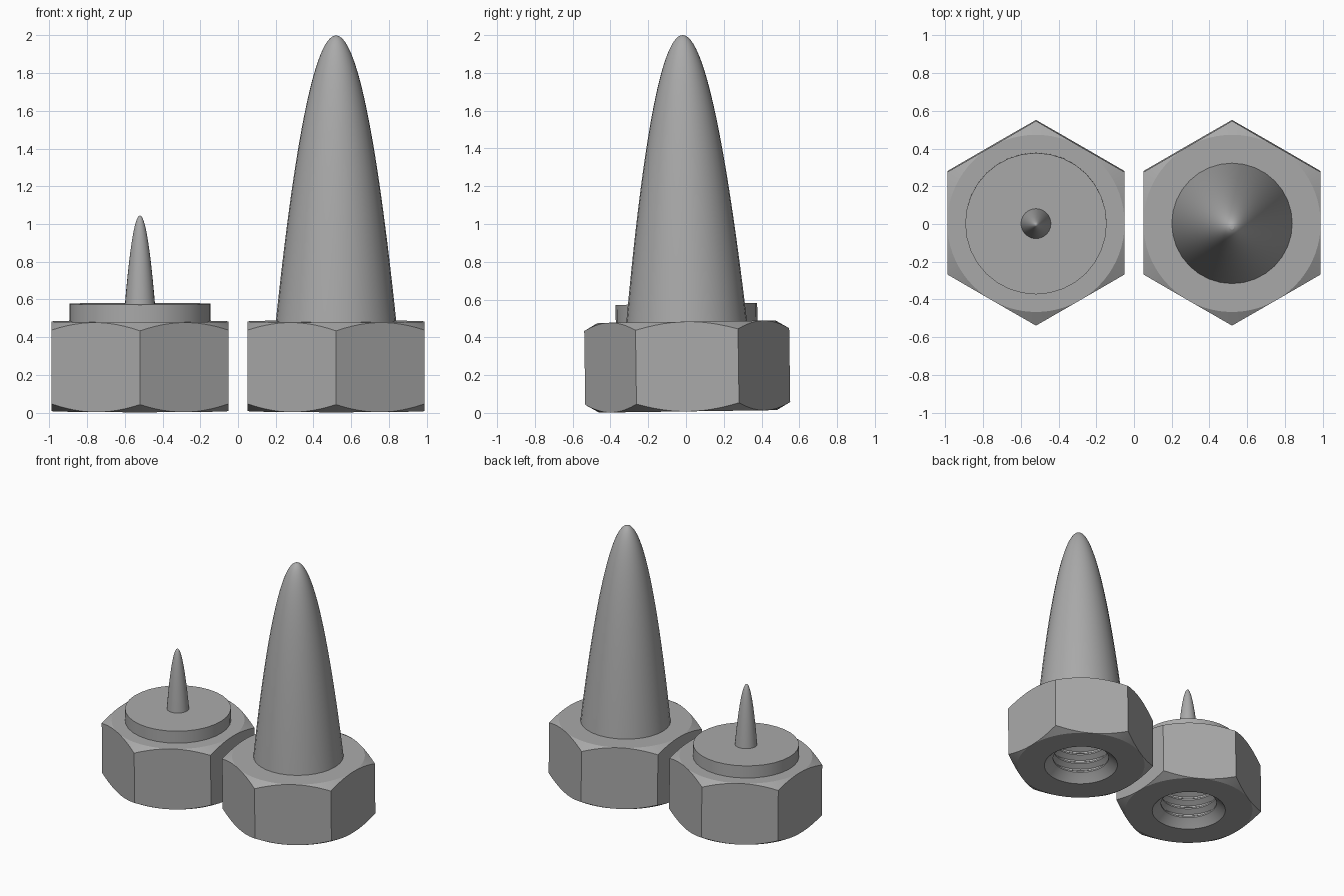
import bpy, bmesh, math

if "Cube" in bpy.data.objects:
    bpy.data.objects.remove(bpy.data.objects["Cube"])

steel = bpy.data.materials.new("steel grey")
steel.use_nodes = True
GREY = (0.4, 0.4, 0.4, 1)
steel.diffuse_color = GREY
steel.node_tree.nodes["Principled BSDF"].inputs["Base Color"].default_value = GREY

TILT = math.radians(0.8)
APOTHEM, BOTTOM, TOP = 0.47, 0.008, 0.483
CHAMFER = math.tan(math.radians(30))


def finish(bm, name, x):
    bmesh.ops.remove_doubles(bm, verts=bm.verts, dist=0.0001)
    bmesh.ops.recalc_face_normals(bm, faces=bm.faces)
    mesh = bpy.data.meshes.new(name)
    bm.to_mesh(mesh)
    bm.free()
    mesh.materials.append(steel)
    ob = bpy.data.objects.new(name, mesh)
    bpy.context.collection.objects.link(ob)
    ob.location = (x, 0.01, 0)
    ob.rotation_euler.x = TILT
    bpy.ops.object.select_all(action='DESELECT')
    ob.select_set(True)
    bpy.context.view_layer.objects.active = ob
    bpy.ops.object.shade_smooth_by_angle(angle=math.radians(15))
    return ob


def lathe(name, x, profile, sides, closed=False):
    """Turn a profile; each entry is (r, z) or a function of the angle."""
    bm = bmesh.new()
    rings = []
    for point in profile:
        ring = []
        for i in range(sides):
            a = 2 * math.pi * i / sides
            r, z = point(a) if callable(point) else point
            ring.append(bm.verts.new((r * math.cos(a), r * math.sin(a), z)))
        rings.append(ring)
    pairs = list(zip(rings, rings[1:]))
    if closed:
        pairs.append((rings[-1], rings[0]))
    for low, high in pairs:
        for i in range(sides):
            j = (i + 1) % sides
            bm.faces.new((low[i], low[j], high[j], high[i]))
    return finish(bm, name, x)


def hex_edge(z, direction):
    """Hexagon outline whose corners are cut back by a cone."""
    def point(a):
        off = (a % (math.pi / 3)) - math.pi / 6
        # flats face +x and -x, corners point along y
        off = math.pi / 6 - abs(off)
        r = APOTHEM / math.cos(off)
        return r, z + direction * (r - APOTHEM) * CHAMFER
    return point


def nut(name, x):
    # Countersunk, threaded bore from the bottom up
    bore = [(0.27, BOTTOM), (0.235, BOTTOM + 0.035)]
    pitch = 0.075
    for k in range(5):
        z = BOTTOM + 0.06 + k * pitch
        bore += [(0.205, z), (0.205, z + 0.012), (0.245, z + 0.038), (0.245, z + 0.05)]
    bore += [(0.235, TOP)]
    outside = [(APOTHEM, TOP), hex_edge(TOP, -1), hex_edge(BOTTOM, 1), (APOTHEM, BOTTOM)]
    lathe(name, x, bore + outside, 72, closed=True)


def spike(name, x, radius, base, tip, sides):
    # Parabolic point, closed underneath
    steps = 28
    profile = [(0, base)]
    for i in range(steps + 1):
        t = 1 - i / steps
        profile.append((radius * t, tip - (tip - base) * t * t))
    lathe(name, x, profile, sides)


# Left: nut with a tall spike
nut("left_nut", 0.52)
spike("tall_spike", 0.52, 0.32, TOP - 0.005, 2.0, 32)

# Right: nut with a round plate and a short spike
nut("right_nut", -0.52)
lathe("round_plate", -0.52, [(0, TOP - 0.005), (0.375, TOP - 0.005), (0.375, 0.577), (0, 0.577)], 32)
spike("short_spike", -0.52, 0.08, 0.572, 1.045, 24)
